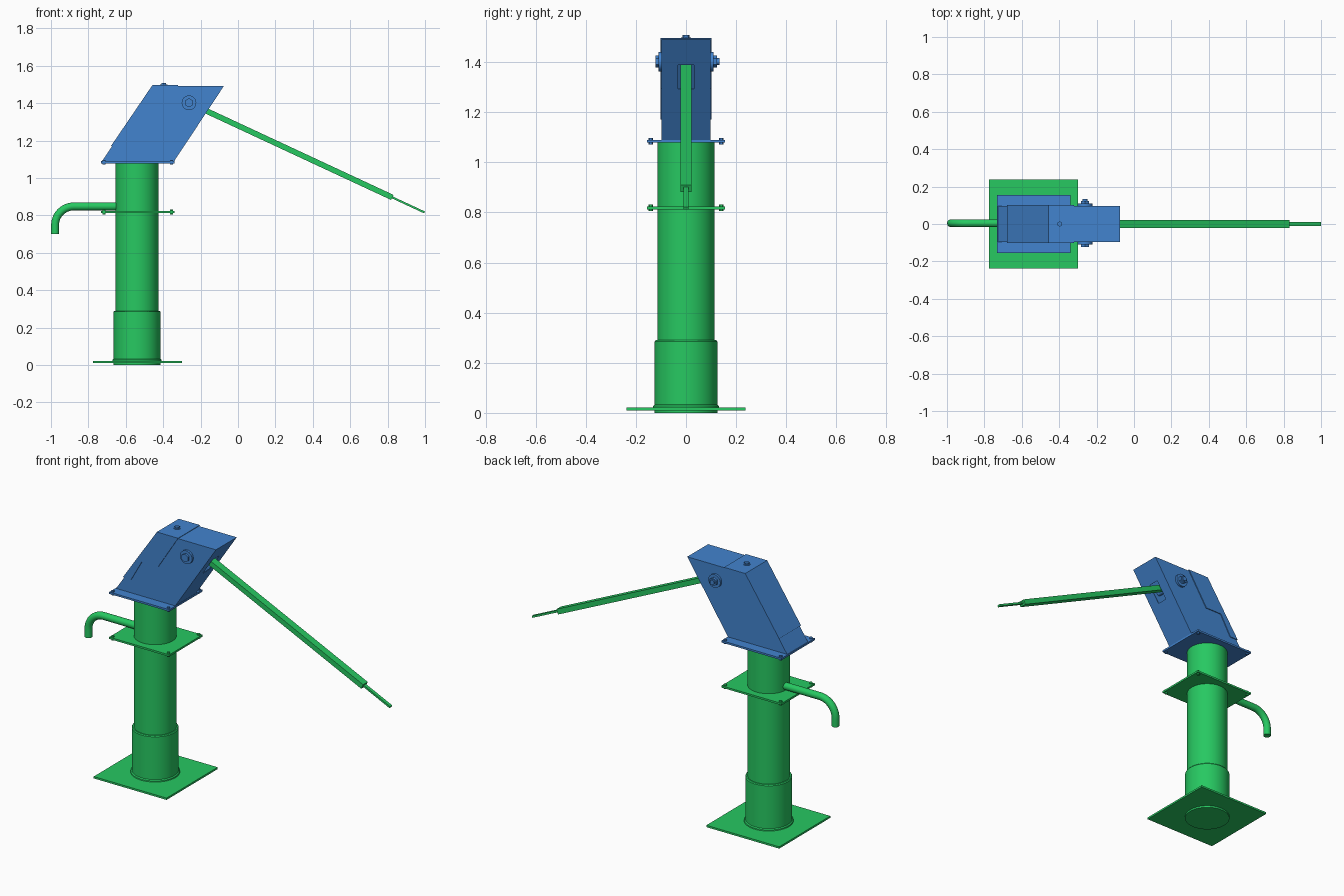
import bpy, bmesh, math
from mathutils import Vector, Matrix

if "Cube" in bpy.data.objects:
    bpy.data.objects.remove(bpy.data.objects["Cube"])

CX = -0.54      # column axis
PX = -0.536     # plate centre


def material(name, rgb):
    m = bpy.data.materials.new(name)
    m.diffuse_color = (*rgb, 1)
    m.use_nodes = True
    m.node_tree.nodes["Principled BSDF"].inputs["Base Color"].default_value = m.diffuse_color
    return m


GREEN = material("green_paint", (0.02, 0.58, 0.12))
BLUE = material("blue_paint", (0.055, 0.23, 0.62))


def finish(name, bm, mat, smooth=False):
    bmesh.ops.recalc_face_normals(bm, faces=bm.faces)
    me = bpy.data.meshes.new(name)
    bm.to_mesh(me)
    bm.free()
    me.materials.append(mat)
    ob = bpy.data.objects.new(name, me)
    bpy.context.collection.objects.link(ob)
    if smooth:
        bpy.ops.object.select_all(action='DESELECT')
        ob.select_set(True)
        bpy.context.view_layer.objects.active = ob
        bpy.ops.object.shade_smooth_by_angle(angle=math.radians(35))
    return ob


def add_cyl(bm, a, b, r, n=48):
    a, b = Vector(a), Vector(b)
    d = b - a
    rot = Vector((0, 0, 1)).rotation_difference(d).to_matrix().to_4x4()
    bmesh.ops.create_cone(bm, cap_ends=True, segments=n, radius1=r, radius2=r,
                          depth=d.length, matrix=Matrix.Translation((a + b) / 2) @ rot)


def add_box(bm, centre, size, tilt=0.0):
    m = Matrix.Translation(centre) @ Matrix.Rotation(tilt, 4, 'Y') @ Matrix.Diagonal((*size, 1))
    bmesh.ops.create_cube(bm, size=1, matrix=m)


def add_profile(bm, pts, y0, y1):
    # extrude an xz outline along y
    f = bm.faces.new([bm.verts.new((x, y0, z)) for x, z in pts])
    g = bmesh.ops.extrude_face_region(bm, geom=[f])["geom"]
    bmesh.ops.translate(bm, vec=(0, y1 - y0, 0),
                        verts=[v for v in g if isinstance(v, bmesh.types.BMVert)])


def lathe(name, profile, mat, n=64):
    bm = bmesh.new()
    vs = [bm.verts.new((CX + r, 0, z)) for r, z in profile]
    es = [bm.edges.new(p) for p in zip(vs, vs[1:])]
    bmesh.ops.spin(bm, geom=vs + es, cent=(CX, 0, 0), axis=(0, 0, 1),
                   angle=math.tau, steps=n)
    bmesh.ops.remove_doubles(bm, verts=bm.verts, dist=1e-5)
    return finish(name, bm, mat, True)


# Pedestal sleeve with weld bead, and column tube
lathe("pedestal_sleeve", [(0, 0), (0.125, 0), (0.125, 0.022), (0.132, 0.022), (0.131, 0.028),
                          (0.125, 0.033), (0.125, 0.285), (0.121, 0.29), (0, 0.29)], GREEN)
lathe("column_tube", [(0, 0.28), (0.114, 0.28), (0.114, 1.079), (0, 1.079)], GREEN)

# Base plate
bm = bmesh.new()
add_box(bm, (PX - 0.001, 0, 0.016), (0.475, 0.476, 0.011))
finish("base_plate", bm, GREEN)

# Flanges with a bolt in each corner
for label, z, mat in (("middle_flange", 0.818, GREEN), ("head_flange", 1.084, BLUE)):
    bm = bmesh.new()
    add_box(bm, (PX, 0, z), (0.392, 0.31, 0.011))
    finish(label, bm, mat)
    bm = bmesh.new()
    for sx in (-1, 1):
        for sy in (-1, 1):
            x, y = PX + sx * 0.181, sy * 0.141
            add_cyl(bm, (x, y, z - 0.013), (x, y, z + 0.013), 0.009, 6)
    finish(label + "_bolts", bm, mat)

# Spout: tube swept along a bent path
path = [(-0.62, 0.848), (-0.878, 0.848)]
for i in range(1, 13):
    a = math.radians(90 + 90 * i / 12)
    path.append((-0.878 + 0.1 * math.cos(a), 0.748 + 0.1 * math.sin(a)))
path.append((-0.978, 0.70))
bm = bmesh.new()
rings = []
for i, (x, z) in enumerate(path):
    p, q = Vector(path[max(i - 1, 0)]), Vector(path[min(i + 1, len(path) - 1)])
    t = (q - p).normalized()
    if i == 1:
        t = Vector((-1, 0))
    if i in (len(path) - 2, len(path) - 1):
        t = Vector((0, -1))
    ring = []
    for k in range(24):
        a = math.tau * k / 24
        u, v = 0.021 * math.cos(a), 0.021 * math.sin(a)
        ring.append(bm.verts.new((x - t.y * u, v + 0.004, z + t.x * u)))
    rings.append(ring)
for r0, r1 in zip(rings, rings[1:]):
    for k in range(24):
        j = (k + 1) % 24
        bm.faces.new((r0[k], r0[j], r1[j], r1[k]))
bm.faces.new(rings[0])
bm.faces.new(rings[-1])
finish("spout", bm, GREEN, True)

# Pump head: hollow slanted box with a slot for the lever
bm = bmesh.new()
add_profile(bm, [(-0.728, 1.089), (-0.342, 1.089), (-0.076, 1.491), (-0.455, 1.491)], -0.097, 0.097)
head = finish("pump_head", bm, BLUE)
bm = bmesh.new()
add_box(bm, (-0.175, 0, 1.34), (0.115, 0.064, 0.06), -math.atan2(0.402, 0.266))
cutter = finish("slot_cutter", bm, BLUE)
cutter.hide_render = True
wall = head.modifiers.new("wall", 'SOLIDIFY')
wall.thickness, wall.offset = 0.008, -1
cut = head.modifiers.new("slot", 'BOOLEAN')
cut.object, cut.operation, cut.solver = cutter, 'DIFFERENCE', 'EXACT'
bpy.context.view_layer.objects.active = head
for mod in ("wall", "slot"):
    bpy.ops.object.modifier_apply(modifier=mod)
bpy.data.objects.remove(cutter)

# Folded head cover: stepped side plates joined by a bent sheet
bm = bmesh.new()
side = [(-0.679, 1.171), (-0.626, 1.171), (-0.556, 1.294), (-0.449, 1.294),
        (-0.32, 1.496), (-0.458, 1.496)]
for s in (-1, 1):
    add_profile(bm, side, s * 0.097, s * 0.102)
add_profile(bm, [(-0.679, 1.171), (-0.673, 1.171), (-0.455, 1.491), (-0.323, 1.491),
                 (-0.32, 1.496), (-0.458, 1.496)], -0.102, 0.102)
finish("head_cover", bm, BLUE)

# Cover bolt on top
bm = bmesh.new()
add_cyl(bm, (-0.397, 0, 1.495), (-0.397, 0, 1.499), 0.019, 24)
add_cyl(bm, (-0.397, 0, 1.499), (-0.397, 0, 1.508), 0.014, 6)
finish("cover_bolt", bm, BLUE, True)

# Pivot axle, washers, bolt head and nut
P = (-0.262, 1.402)
bm = bmesh.new()
for y0, y1, r, n in ((-0.11, 0.133, 0.014, 24), (-0.11, -0.095, 0.039, 32), (0.095, 0.11, 0.039, 32),
                     (-0.122, -0.11, 0.024, 6), (0.11, 0.124, 0.024, 6)):
    add_cyl(bm, (P[0], y0, P[1]), (P[0], y1, P[1]), r, n)
finish("pivot_bolt", bm, BLUE, True)

# Lever arm with a thinner grip bar
tilt = math.atan2(0.505, 1.085)


def bar(name, x0, x1, w, h):
    zc = lambda x: P[1] - (x - P[0]) * math.tan(tilt)
    xm = (x0 + x1) / 2
    b = bmesh.new()
    add_box(b, (xm, 0, zc(xm)), ((x1 - x0) / math.cos(tilt), w, h), tilt)
    finish(name, b, GREEN)


bar("lever_arm", -0.28, 0.825, 0.043, 0.03)
bar("lever_grip", 0.80, 0.997, 0.02, 0.011)
